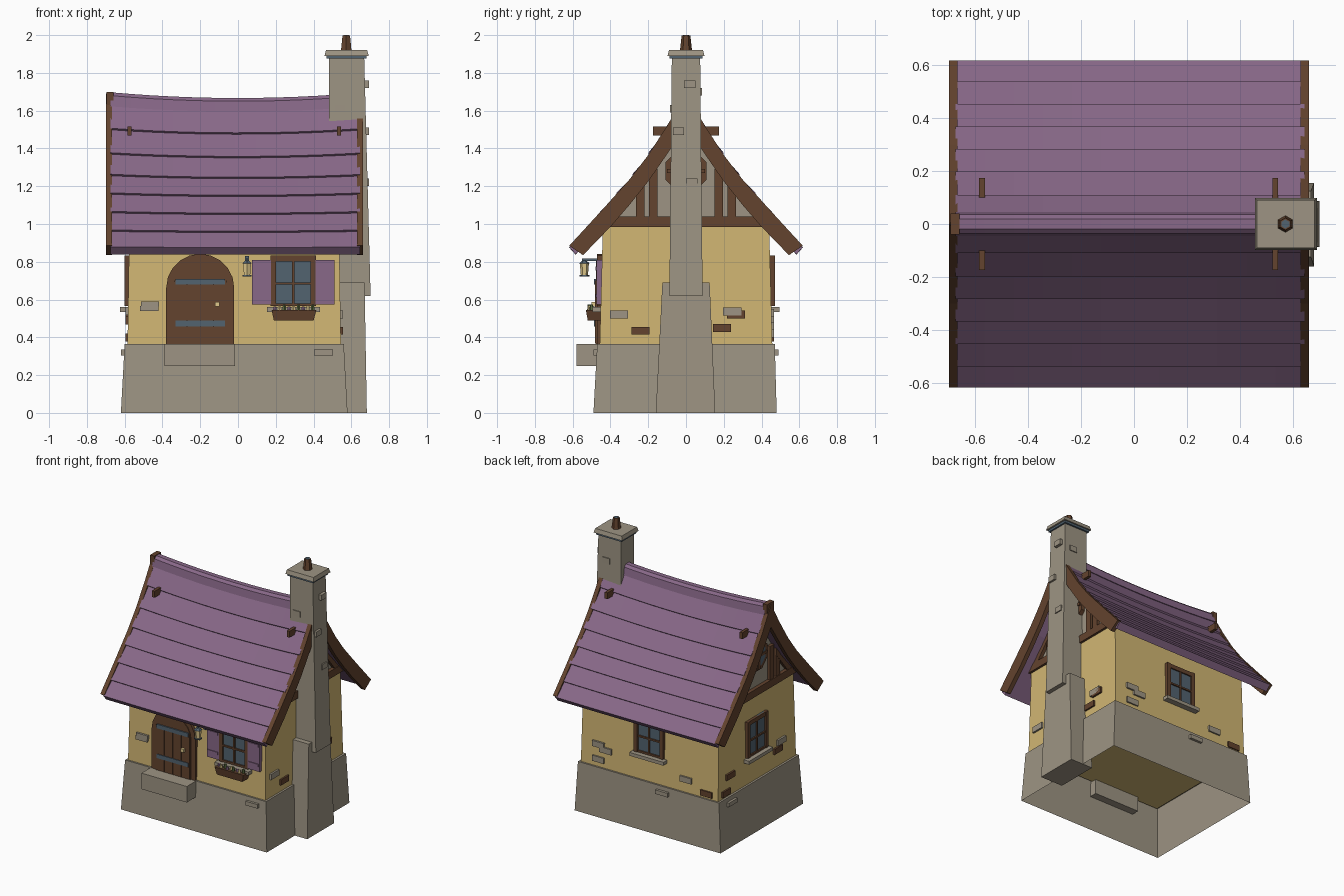
import bpy, bmesh, math
from mathutils import Matrix, Vector

if "Cube" in bpy.data.objects:
    bpy.data.objects.remove(bpy.data.objects["Cube"])


def material(name, rgb):
    lin = [((c / 255 + 0.055) / 1.055) ** 2.4 for c in rgb] + [1]
    m = bpy.data.materials.new(name)
    m.use_nodes = True
    m.diffuse_color = lin
    m.node_tree.nodes["Principled BSDF"].inputs["Base Color"].default_value = lin
    return m


STONE = material("stone", (157, 148, 131))
PLASTER = material("yellow plaster", (209, 182, 115))
PURPLE = material("purple shingle", (136, 104, 136))
WOOD = material("brown wood", (99, 67, 46))
STEEL = material("blue grey", (82, 99, 112))
CREAM = material("cream", (224, 201, 140))
GREEN = material("leaf green", (88, 104, 62))


def finish(name, bm, mat):
    bmesh.ops.recalc_face_normals(bm, faces=bm.faces)
    me = bpy.data.meshes.new(name)
    bm.to_mesh(me)
    bm.free()
    me.materials.append(mat)
    ob = bpy.data.objects.new(name, me)
    bpy.context.collection.objects.link(ob)
    return ob


def box(name, x, y, z, mat, top_x=None, top_y=None):
    """Box from ranges; the top rectangle may differ from the bottom."""
    bm = bmesh.new()
    rings = []
    for xs, ys, h in ((x, y, z[0]), (top_x or x, top_y or y, z[1])):
        rings.append([bm.verts.new((xs[i], ys[j], h)) for i, j in ((0, 0), (1, 0), (1, 1), (0, 1))])
    for r in rings:
        bm.faces.new(r)
    for i in range(4):
        k = (i + 1) % 4
        bm.faces.new((rings[0][i], rings[0][k], rings[1][k], rings[1][i]))
    return finish(name, bm, mat)


def loft(name, profile, xs, mat, sag=0.0):
    """Run a closed (y, z) profile along x, dipping towards the middle."""
    bm = bmesh.new()
    rings = []
    for x in xs:
        lift = sag * (x / 0.67) ** 2
        rings.append([bm.verts.new((x, y, z + lift * max(0, (z - 0.8) / 0.87))) for y, z in profile])
    n = len(profile)
    for a, b in zip(rings, rings[1:]):
        for i in range(n):
            k = (i + 1) % n
            bm.faces.new((a[i], a[k], b[k], b[i]))
    bm.faces.new(rings[0])
    bm.faces.new(rings[-1])
    return finish(name, bm, mat)


def cone(name, pos, r1, r2, height, mat, sides=6):
    bm = bmesh.new()
    bmesh.ops.create_cone(bm, cap_ends=True, segments=sides, radius1=r1, radius2=r2, depth=height,
                          matrix=Matrix.Translation(Vector(pos) + Vector((0, 0, height / 2))))
    return finish(name, bm, mat)


# Wall planes: axis across the wall, outward sign, wall position
WALLS = {"front": (0, -1, 0.45), "back": (0, 1, 0.45), "left": (1, -1, 0.58), "right": (1, 1, 0.54)}


def on_wall(name, side, u, z, d, mat):
    axis, sign, w = WALLS[side]
    depth = sorted((sign * (w + d[0]), sign * (w + d[1])))
    x, y = (u, depth) if axis == 0 else (depth, u)
    return box(f"{side}_{name}", x, y, z, mat)


# Foundation: hollow, open below, with a ledge around the walls
base = box("foundation", (-0.62, 0.58), (-0.49, 0.48), (0, 0.365), STONE, (-0.6, 0.56), (-0.47, 0.47))
bm = bmesh.new()
bm.from_mesh(base.data)
caps = [f for f in bm.faces if abs(f.normal.z) > 0.9]
top = max(caps, key=lambda f: f.calc_center_median().z)
bottom = min(caps, key=lambda f: f.calc_center_median().z)
bmesh.ops.inset_region(bm, faces=[top], thickness=0.03)
bmesh.ops.delete(bm, geom=[top, bottom], context="FACES_ONLY")
bm.to_mesh(base.data)
bm.free()

# Walls and gable
box("walls", (-0.585, 0.545), (-0.457, 0.457), (0.355, 0.99), PLASTER, (-0.575, 0.535), (-0.44, 0.44))
half = [(0.43, 0.98), (0.3, 1.14), (0.2, 1.28), (0.1, 1.43)]
loft("gable_infill", half + [(0, 1.58)] + [(-y, z) for y, z in half[::-1]], (-0.565, 0.525), STONE)

# Stepped roof, as one sagging shell
rows = [(0.61, 0.868), (0.53, 0.955), (0.445, 1.05), (0.36, 1.145), (0.275, 1.24),
        (0.19, 1.35), (0.1, 1.475), (0.035, 1.6)]
outer = []
for (y0, z0), (y1, z1) in zip(rows, rows[1:]):
    outer += [(y0 + 0.009, z0 + 0.008), (y1, z1)]
inner = [(0.03, 1.53), (0.1, 1.41), (0.275, 1.17), (0.445, 0.985), (0.585, 0.838)]
side = outer[::-1]
steps = [-0.675 + 1.32 * i / 12 for i in range(13)]
shell = side + inner[::-1] + [(-y, z) for y, z in inner] + [(-y, z) for y, z in outer]
loft("shingle_roof", shell, steps, PURPLE, 0.03)
loft("ridge_cap", [(0.045, 1.595), (0.036, 1.65), (0.018, 1.667), (-0.018, 1.667), (-0.036, 1.65), (-0.045, 1.595)],
     steps, PURPLE, 0.03)

# Curved bargeboards at both gable ends
up = [(0.618, 0.885), (0.45, 1.068), (0.3, 1.235), (0.2, 1.365), (0.1, 1.52), (0, 1.69)]
low = [(0, 1.52), (0.1, 1.37), (0.2, 1.225), (0.3, 1.1), (0.4, 0.985), (0.545, 0.835)]
for end, x0, x1 in (("left", -0.7, -0.668), ("right", 0.63, 0.662)):
    for s, label in ((-1, "front"), (1, "back")):
        cut = [(0.045, 1.615)] if end == "right" else [up[-1]]
        loft(f"{end}_{label}_bargeboard", [(s * y, z) for y, z in up[:-1] + cut + low], (x0, x1), WOOD)
box("ridge_beam_end", (-0.695, -0.66), (-0.04, 0.04), (1.63, 1.7), WOOD)

# Purlin ends through the roof
for x in (-0.575, 0.535):
    for s in (-1, 1):
        box("purlin_end", (x - 0.011, x + 0.011), sorted((s * 0.09, s * 0.175)), (1.468, 1.515), WOOD)

# Gable timber
for end in ("left", "right"):
    on_wall("tie_beam", end, (-0.45, 0.45), (0.985, 1.04), (-0.03, 0.012), WOOD)
    wx = WALLS[end][1] * (WALLS[end][2] - 0.005)
    for s in (-1, 1):
        for u, h in ((0.175, 1.29), (0.245, 1.2)):
            on_wall("post", end, sorted((s * (u - 0.025), s * (u + 0.02))), (1.03, h), (-0.03, 0.008), WOOD)
        loft(f"{end}_knee_brace", [(s * y, z) for y, z in ((0.41, 1.03), (0.36, 1.03), (0.22, 1.2), (0.22, 1.25))],
             (wx - 0.015, wx + 0.015), WOOD)
    # round window in the gable
    for label, r, d, mat in (("frame", 0.118, 0.02, WOOD), ("glass", 0.085, 0.025, STEEL)):
        ring = [(r * math.cos(math.tau * (i + 0.5) / 8), 1.28 + r * math.sin(math.tau * (i + 0.5) / 8)) for i in range(8)]
        loft(f"{end}_gable_window_{label}", ring, (wx - d, wx + d), mat)
    on_wall("gable_window_bar", end, (-0.01, 0.01), (1.18, 1.38), (0, 0.025), WOOD)
    on_wall("gable_window_crossbar", end, (-0.1, 0.1), (1.27, 1.29), (0, 0.025), WOOD)


# Casement windows
def window(side, u):
    z0, z1, w = 0.565, 0.832, 0.12
    on_wall("window_glass", side, (u - w + 0.02, u + w - 0.02), (z0, z1), (-0.02, 0.008), STEEL)
    for s in (-1, 1):
        on_wall("window_jamb", side, sorted((u + s * w, u + s * (w - 0.028))), (z0, z1), (-0.02, 0.022), WOOD)
    for a, b in ((z0, z0 + 0.014), (z1 - 0.03, z1), (0.679, 0.691)):
        on_wall("window_rail", side, (u - w + 0.01, u + w - 0.01), (a, b), (-0.02, 0.018), WOOD)
    on_wall("window_mullion", side, (u - 0.006, u + 0.006), (z0, z1), (-0.02, 0.016), WOOD)
    on_wall("window_sill", side, (u - 0.14, u + 0.14), (0.535, 0.56), (-0.02, 0.045), STONE)


window("front", 0.293)
window("back", -0.02)
window("left", 0.01)

# Shutters, flower box and flowers
for a in (0.075, 0.41):
    on_wall("shutter", "front", (a, a + 0.1), (0.573, 0.81), (-0.02, 0.024), PURPLE)
    for z in (0.61, 0.755):
        on_wall("shutter_batten", "front", (a + 0.008, a + 0.092), (z, z + 0.02), (0.02, 0.03), PURPLE)
box("flower_box", (0.19, 0.4), (-0.52, -0.45), (0.488, 0.545), WOOD, (0.178, 0.415), (-0.53, -0.45))
for i in range(9):
    cone("flower", (0.195 + i * 0.025, -0.5 - 0.012 * (i % 2), 0.54), 0.012, 0.008, 0.022 + 0.006 * (i % 3),
         (PURPLE, CREAM, GREEN)[i % 3])


# Arched door, hinges, knob and step
def arch(name, r, d, mat):
    pts = [(-0.2 + r * math.cos(math.pi * i / 10), 0.662 + r * math.sin(math.pi * i / 10)) for i in range(11)]
    ob = loft(name, pts + [(-0.2 - r, 0.362), (-0.2 + r, 0.362)], (-d, 0.03), mat)
    ob.data.transform(Matrix(((0, 1, 0, 0), (1, 0, 0, -0.45), (0, 0, 1, 0), (0, 0, 0, 1))))
    ob.data.flip_normals()


arch("door_frame", 0.18, 0.022, WOOD)
arch("door_leaf", 0.145, 0.027, WOOD)
for i in range(4):
    on_wall("door_plank", "front", (-0.338 + i * 0.07, -0.272 + i * 0.07), (0.367, 0.7), (0.02, 0.031), WOOD)
for z in (0.458, 0.68):
    on_wall("door_hinge", "front", (-0.33, -0.07), (z, z + 0.03), (0.02, 0.036), STEEL)
on_wall("door_knob", "front", (-0.123, -0.098), (0.564, 0.588), (0.02, 0.05), CREAM)
box("door_step", (-0.388, -0.015), (-0.58, -0.42), (0.247, 0.366), STONE)

# Lantern on its bracket
on_wall("lantern_plate", "front", (0.038, 0.058), (0.76, 0.83), (-0.02, 0.012), STEEL)
on_wall("lantern_arm", "front", (0.042, 0.054), (0.805, 0.817), (0, 0.1), STEEL)
for label, z, r1, r2, h, mat in (("base", 0.722, 0.027, 0.027, 0.008, STEEL), ("light", 0.73, 0.019, 0.024, 0.06, CREAM),
                                 ("cap", 0.79, 0.03, 0.008, 0.018, STEEL)):
    cone(f"lantern_{label}", (0.048, -0.538, z), r1, r2, h, mat)

# Chimney
box("chimney_base", (0.5, 0.682), (-0.16, 0.155), (0, 0.69), STONE, (0.5, 0.67), (-0.125, 0.125))
box("chimney_shaft", (0.48, 0.702), (-0.088, 0.088), (0.62, 1.885), STONE, (0.482, 0.668), (-0.075, 0.075))
box("chimney_band", (0.468, 0.68), (-0.088, 0.088), (1.875, 1.892), STEEL)
box("chimney_cap", (0.458, 0.692), (-0.098, 0.098), (1.89, 1.92), STONE, (0.466, 0.684), (-0.09, 0.09))
cone("chimney_pot", (0.573, 0, 1.918), 0.032, 0.023, 0.08, WOOD)
cone("chimney_pot_opening", (0.573, 0, 1.99), 0.017, 0.017, 0.01, STEEL)
for y, z in ((0.02, 1.72), (-0.04, 1.47), (0.03, 1.2)):
    box("chimney_stone", (0.6, 0.694), (y - 0.03, y + 0.03), (z, z + 0.04), STONE)
for s, x, z in ((-1, 0.54, 1.59), (1, 0.6, 1.68)):
    box("chimney_stone", (x - 0.03, x + 0.03), sorted((s * 0.05, s * 0.084)), (z, z + 0.04), STONE)

# Exposed stones and bricks in the walls
bricks = [("right", -0.355, 0.52, STONE), ("right", -0.24, 0.435, WOOD), ("right", 0.245, 0.537, STONE),
          ("right", 0.265, 0.522, WOOD), ("right", 0.19, 0.45, WOOD), ("front", -0.465, 0.577, STONE),
          ("front", -0.47, 0.553, STONE), ("back", 0.4, 0.53, STONE), ("back", 0.34, 0.5, STONE),
          ("back", 0.4, 0.42, STONE), ("back", -0.32, 0.46, STONE), ("back", -0.49, 0.4, WOOD),
          ("left", -0.24, 0.49, WOOD), ("left", -0.28, 0.54, STONE), ("left", 0.32, 0.51, WOOD),
          ("left", 0.37, 0.4, WOOD)]
for side, u, z, mat in bricks:
    h = 0.013 if side == "front" else 0.021
    on_wall("wall_brick", side, (u - 0.048, u + 0.048), (z - h, z + h), (-0.02, 0.016), mat)
for side, u in (("front", 0.453), ("back", -0.14), ("left", 0.33)):
    on_wall("foundation_stone", side, (u - 0.05, u + 0.05), (0.305, 0.335), (0, 0.04), STONE)
